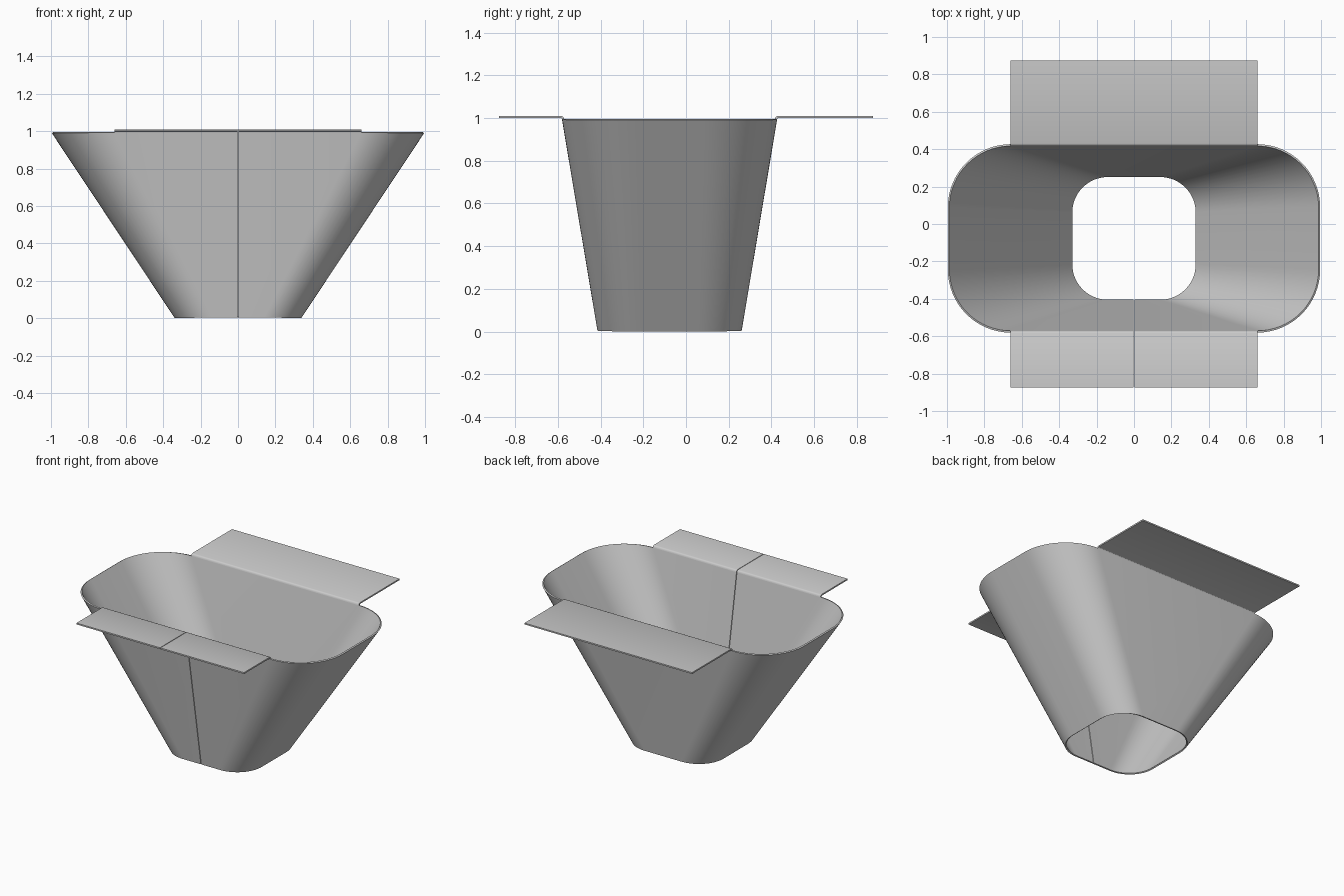
import bpy
from math import sin, cos, pi, radians

if "Cube" in bpy.data.objects:
    bpy.data.objects.remove(bpy.data.objects["Cube"])

T = 0.010      # sheet thickness
CY = -0.077    # centre of the funnel in y
GAP = 0.002    # half width of the open seam at the front
Z0, Z1 = 0.006, 0.995


def sheet(name, verts, faces, offset):
    """Thin smooth-shaded sheet, thickened to one side."""
    me = bpy.data.meshes.new(name)
    me.from_pydata(verts, [], faces)
    ob = bpy.data.objects.new(name, me)
    bpy.context.collection.objects.link(ob)
    m = ob.modifiers.new("thickness", 'SOLIDIFY')
    m.thickness = T
    m.offset = offset
    m.use_even_offset = True
    bpy.ops.object.select_all(action='DESELECT')
    ob.select_set(True)
    bpy.context.view_layer.objects.active = ob
    bpy.ops.object.modifier_apply(modifier=m.name)
    bpy.ops.object.shade_smooth_by_angle(angle=radians(30))
    return ob


def outline(hx, hy, r, z, seg=16):
    """Rounded rectangle, open at the front seam."""
    pts = [(GAP, CY - hy, z)]
    for k, (sx, sy) in enumerate([(1, -1), (1, 1), (-1, 1), (-1, -1)]):
        for i in range(seg + 1):
            a = -pi / 2 + (k + i / seg) * pi / 2
            pts.append((sx * (hx - r) + r * cos(a),
                        CY + sy * (hy - r) + r * sin(a), z))
    pts.append((-GAP, CY - hy, z))
    return pts


# Tapered funnel wall, inner surface thickened outwards
low = outline(0.330, 0.328, 0.190, Z0)
high = outline(0.987, 0.494, 0.328, Z1)
n = len(low)
sheet("funnel_wall", low + high,
      [(i, i + 1, n + i + 1, n + i) for i in range(n - 1)], 1)


def flange(name, side, x0, x1, reach):
    """Flat flange with a small bend where it leaves the wall rim."""
    y = CY + side * 0.494
    prof = [(y, Z1), (y + side * 0.002, Z1 + 0.007),
            (y + side * 0.006, Z1 + 0.012), (y + side * 0.013, Z1 + 0.015),
            (side * reach, Z1 + 0.015)]
    verts = [(x, py, pz) for x in (x0, x1) for py, pz in prof]
    k = len(prof)
    faces = [(i, k + i, k + i + 1, i + 1) for i in range(k - 1)]
    if side < 0:
        faces = [f[::-1] for f in faces]
    sheet(name, verts, faces, -1)


# Back flange in one piece, front flange split by the seam
flange("back_flange", 1, -0.66, 0.66, 0.875)
flange("front_flange_left", -1, -0.66, -GAP, 0.875)
flange("front_flange_right", -1, GAP, 0.66, 0.875)
